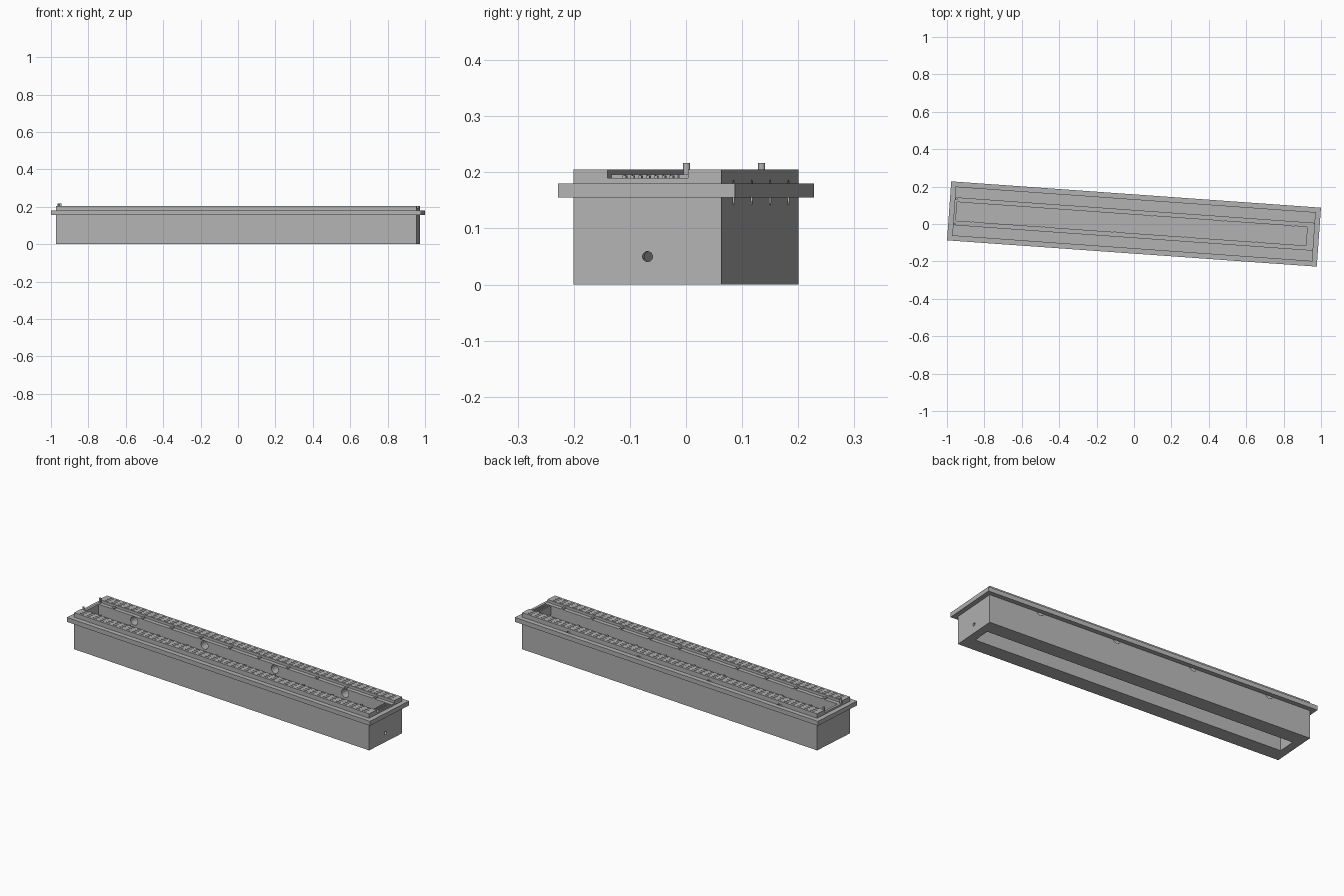
import bpy, bmesh, math
from mathutils import Matrix, Vector

cube = bpy.data.objects.get("Cube")
if cube:
    bpy.data.objects.remove(cube, do_unlink=True)

# The whole trough is turned slightly about the vertical axis
TURN = Matrix.Rotation(math.radians(-4.07), 4, 'Z')

grey = bpy.data.materials.new("plain grey")
grey.use_nodes = True
grey.diffuse_color = (0.45, 0.45, 0.45, 1)
grey.node_tree.nodes["Principled BSDF"].inputs["Base Color"].default_value = (0.45, 0.45, 0.45, 1)


def box(bm, x0, x1, y0, y1, z0, z1):
    centre = Vector((x0 + x1, y0 + y1, z0 + z1)) / 2
    size = Matrix.Diagonal((x1 - x0, y1 - y0, z1 - z0, 1))
    bmesh.ops.create_cube(bm, size=1, matrix=Matrix.Translation(centre) @ size)


def rod(bm, centre, radius, length, axis='Z', sides=20):
    spin = {'Z': Matrix.Identity(4),
            'X': Matrix.Rotation(math.pi / 2, 4, 'Y'),
            'Y': Matrix.Rotation(math.pi / 2, 4, 'X')}[axis]
    bmesh.ops.create_cone(bm, cap_ends=True, segments=sides, radius1=radius,
                          radius2=radius, depth=length,
                          matrix=Matrix.Translation(centre) @ spin)


def finish(name, bm):
    bm.transform(TURN)
    mesh = bpy.data.meshes.new(name)
    bm.to_mesh(mesh)
    bm.free()
    mesh.materials.append(grey)
    obj = bpy.data.objects.new(name, mesh)
    bpy.context.collection.objects.link(obj)
    return obj


def cut(target, name, bm):
    cutter = finish(name, bm)
    cutter.hide_render = True
    cutter.hide_viewport = True
    cutter.display_type = 'WIRE'
    mod = target.modifiers.new(name, 'BOOLEAN')
    mod.operation = 'DIFFERENCE'
    mod.solver = 'EXACT'
    mod.object = cutter


HL, HW, TOP, LEDGE = 0.965, 0.132, 0.205, 0.19

# Main trough body
bm = bmesh.new()
box(bm, -HL, HL, -HW, HW, 0, TOP)
body = finish("trough_body", bm)

# Channel between the two rails, open at both ends
bm = bmesh.new()
box(bm, -1.1, 1.1, -0.072, 0.072, LEDGE, 0.3)
cut(body, "rail_channel_cutter", bm)

# Upper and lower pockets with a floor between them
bm = bmesh.new()
box(bm, -0.952, 0.925, -0.05, 0.05, 0.115, 0.25)
cut(body, "upper_pocket_cutter", bm)
bm = bmesh.new()
box(bm, -0.92, 0.92, -0.05, 0.05, -0.05, 0.1)
cut(body, "lower_pocket_cutter", bm)

# Round ports through the back wall, and the drain hole in the left end
bm = bmesh.new()
for i in range(4):
    rod(bm, (-0.72 + 0.46 * i, 0.095, 0.164), 0.023, 0.1, 'Y')
rod(bm, (0.95, 0, 0.05), 0.009, 0.1, 'X')
cut(body, "port_cutter", bm)

# Rows of shallow slots in the rail tops
bm = bmesh.new()
COUNT = 44
for side in (-1, 1):
    for row in (0.082, 0.1, 0.118):
        for i in range(COUNT):
            x = (i - (COUNT - 1) / 2) * 0.043
            y = side * row
            box(bm, x - 0.013, x + 0.013, y - 0.002, y + 0.002, TOP - 0.005, TOP + 0.02)
cut(body, "rail_slot_cutter", bm)

# Flange around the body
bm = bmesh.new()
box(bm, -0.991, 0.991, -0.158, 0.158, 0.155, 0.18)
flange = finish("flange", bm)
bm = bmesh.new()
box(bm, -HL, HL, -HW, HW, 0, 0.3)
cut(flange, "flange_cutter", bm)

# Small clips along the ledges
bm = bmesh.new()
for side in (-1, 1):
    for i in range(10):
        x = -0.86 + 0.19 * i
        y = side * 0.06
        box(bm, x - 0.006, x + 0.006, y - 0.012, y + 0.012, LEDGE - 0.002, LEDGE + 0.006)
finish("ledge_clips", bm)

# Ribs on the left end ledge
bm = bmesh.new()
for i in range(7):
    y = (i - 3) * 0.014
    box(bm, 0.927, 0.96, y - 0.003, y + 0.003, LEDGE - 0.002, LEDGE + 0.004)
finish("end_ribs", bm)

# Two upright pins at the right end
bm = bmesh.new()
for side in (-1, 1):
    rod(bm, (-0.956, side * 0.067, 0.2025), 0.006, 0.029, sides=16)
finish("end_pins", bm)
